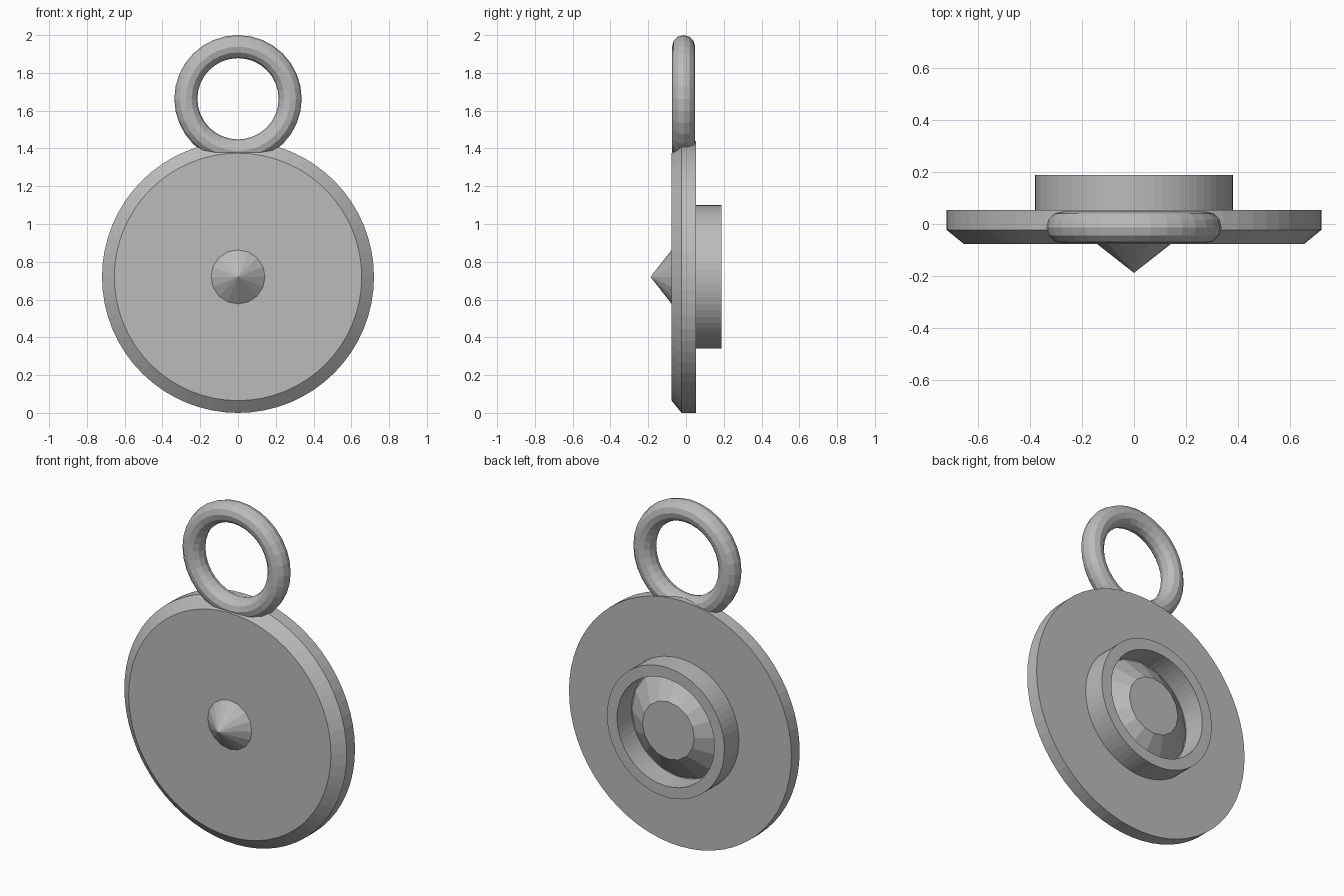
import bpy, math
from mathutils import Matrix

cube = bpy.data.objects.get("Cube")
if cube:
    bpy.data.objects.remove(cube, do_unlink=True)

CENTRE_Z = 0.72

metal = bpy.data.materials.new("plain_grey")
metal.use_nodes = True
grey = (0.5, 0.5, 0.5, 1)
metal.diffuse_color = grey
metal.node_tree.nodes["Principled BSDF"].inputs["Base Color"].default_value = grey


def lathe(name, profile, sides, closed=False):
    """Turn (radius, y) points about the front-to-back axis."""
    verts, rings = [], []
    for r, y in profile:
        count = sides if r > 0 else 1
        rings.append([len(verts) + i % count for i in range(sides)])
        for i in range(count):
            a = math.tau * i / sides
            verts.append((r * math.sin(a), y, CENTRE_Z + r * math.cos(a)))
    pairs = list(zip(rings, rings[1:]))
    if closed:
        pairs.append((rings[-1], rings[0]))
    faces = []
    for lo, hi in pairs:
        for i in range(sides):
            j = (i + 1) % sides
            quad = [lo[i], lo[j], hi[j], hi[i]]
            faces.append(list(dict.fromkeys(quad)))
    if not closed:
        for ring, flip in ((rings[0], True), (rings[-1], False)):
            if len(set(ring)) > 1:
                faces.append(ring[::-1] if flip else ring)
    mesh = bpy.data.meshes.new(name)
    mesh.from_pydata(verts, [], faces)
    mesh.update()
    mesh.materials.append(metal)
    obj = bpy.data.objects.new(name, mesh)
    bpy.context.collection.objects.link(obj)
    # Make every normal point outward
    import bmesh
    bm = bmesh.new()
    bm.from_mesh(mesh)
    bmesh.ops.recalc_face_normals(bm, faces=bm.faces)
    bm.to_mesh(mesh)
    bm.free()
    return obj


# Round plate with a chamfered front edge
lathe("disc", [(0.655, -0.076), (0.72, -0.023), (0.72, 0.054)], 64)

# Open setting on the back
lathe("collar", [(0.38, 0.03), (0.38, 0.188), (0.315, 0.188), (0.315, 0.03)], 64, closed=True)

# Cut stone: point at the front, flat table at the back
lathe("gem", [(0, -0.188), (0.312, 0.056), (0.168, 0.163)], 16)

# Hanging loop
bpy.ops.mesh.primitive_torus_add(major_radius=0.276, minor_radius=0.061,
                                 major_segments=32, minor_segments=12,
                                 location=(0, -0.013, 1.663),
                                 rotation=(math.pi / 2, 0, 0))
loop = bpy.context.object
loop.name = "hanging_loop"
loop.data.materials.append(metal)
